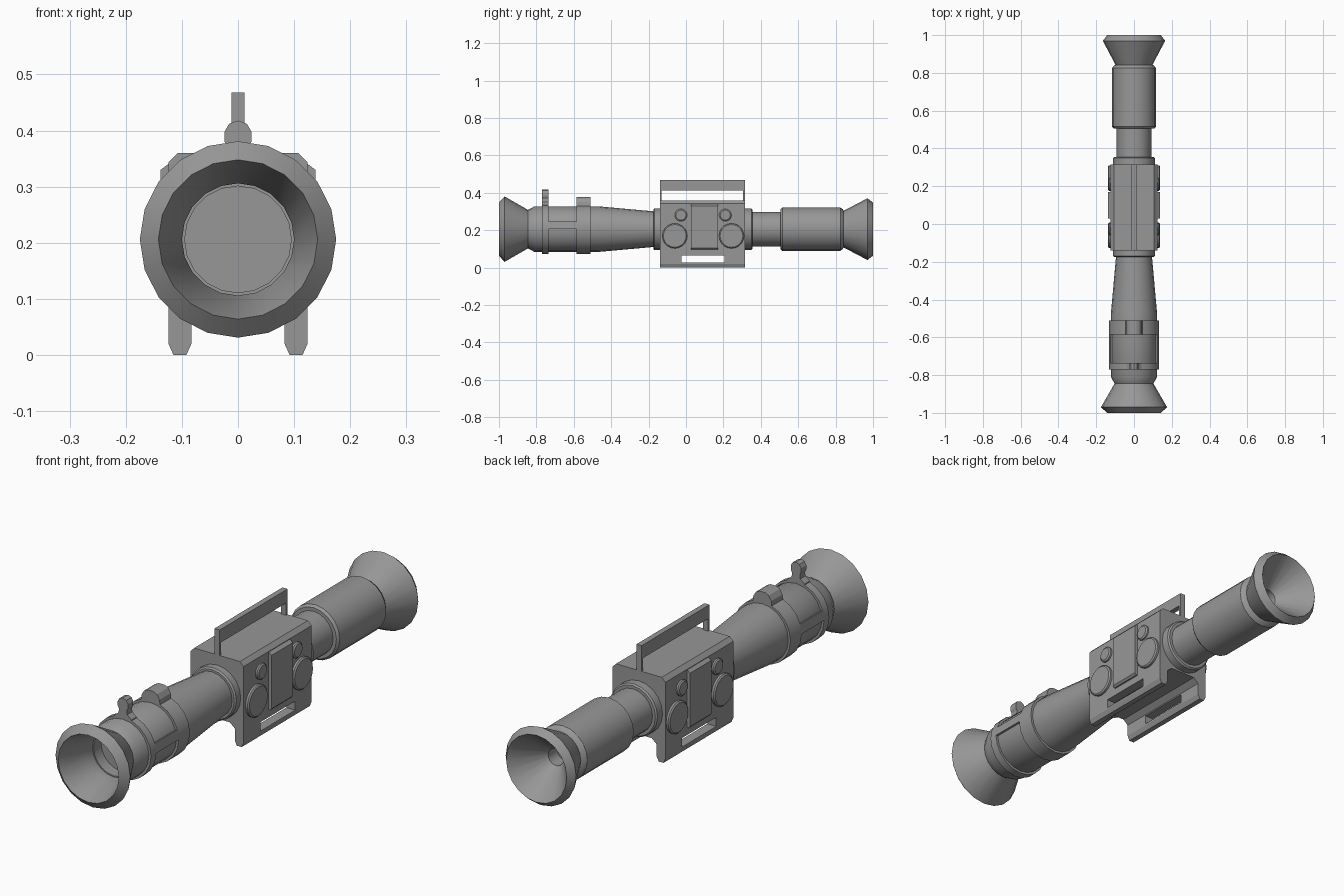
import bpy, bmesh, math
from mathutils import Vector

if "Cube" in bpy.data.objects:
    bpy.data.objects.remove(bpy.data.objects["Cube"])

AXIS = 0.206          # height of the optical axis
SIDES = 20
BACK, FRONT = 0.315, -0.14   # housing ends

grey = bpy.data.materials.new("matte_grey")
grey.use_nodes = True
colour = (0.31, 0.31, 0.31, 1)
grey.diffuse_color = colour
grey.node_tree.nodes["Principled BSDF"].inputs["Base Color"].default_value = colour


def finish(name, bm, smooth=True):
    bmesh.ops.remove_doubles(bm, verts=bm.verts, dist=1e-5)
    bmesh.ops.recalc_face_normals(bm, faces=bm.faces)
    mesh = bpy.data.meshes.new(name)
    bm.to_mesh(mesh)
    bm.free()
    mesh.materials.append(grey)
    ob = bpy.data.objects.new(name, mesh)
    bpy.context.collection.objects.link(ob)
    bpy.ops.object.select_all(action='DESELECT')
    ob.select_set(True)
    bpy.context.view_layer.objects.active = ob
    if smooth:
        bpy.ops.object.shade_smooth_by_angle(angle=math.radians(30))
    return ob


def lathe(name, profile, start=0, steps=SIDES):
    """Turn (y, radius) points about the optical axis, over some of the sides."""
    bm = bmesh.new()
    rings = []
    for i in range(start, start + steps + 1):
        a = math.tau * i / SIDES
        rings.append([bm.verts.new((r * math.cos(a), y, AXIS + r * math.sin(a)))
                      for y, r in profile])
    for a, b in zip(rings, rings[1:]):
        for j in range(len(profile) - 1):
            bm.faces.new((a[j], a[j + 1], b[j + 1], b[j]))
    if steps < SIDES:
        bm.faces.new(rings[0])
        bm.faces.new(rings[-1])
    bmesh.ops.dissolve_degenerate(bm, dist=1e-5, edges=bm.edges)
    return finish(name, bm)


def extrude(name, points, direction):
    """Close a flat outline and push it along a direction."""
    bm = bmesh.new()
    face = bm.faces.new([bm.verts.new(p) for p in points])
    top = bmesh.ops.extrude_face_region(bm, geom=[face])["geom"]
    bmesh.ops.translate(bm, vec=Vector(direction),
                        verts=[v for v in top if isinstance(v, bmesh.types.BMVert)])
    return finish(name, bm, smooth=False)


def mirrored(half):
    return half + [(-x, z) for x, z in reversed(half) if x > 0]


def along_y(name, outline, y0, y1):
    return extrude(name, [(x, y0, z) for x, z in outline], (0, y1 - y0, 0))


def disc(name, side, y, z, r, x1):
    """Round cap on the housing wall with a bevelled rim."""
    bm = bmesh.new()
    rings = []
    for x, rad in ((0.11, r), (x1 - 0.005, r), (x1, r - 0.006)):
        rings.append([bm.verts.new((side * x, y + rad * math.cos(math.tau * i / SIDES),
                                    z + rad * math.sin(math.tau * i / SIDES)))
                      for i in range(SIDES)])
    for a, b in zip(rings, rings[1:]):
        for i in range(SIDES):
            j = (i + 1) % SIDES
            bm.faces.new((a[i], a[j], b[j], b[i]))
    bm.faces.new(rings[0])
    bm.faces.new(rings[-1])
    return finish(name, bm)


# Front tube: recessed lens, eyecup, barrel and long taper
lathe("front_tube", [
    (-0.78, 0), (-0.78, 0.095), (-0.83, 0.095), (-0.83, 0.1), (-0.87, 0.1),
    (-1, 0.142), (-0.97, 0.175), (-0.845, 0.103), (-0.81, 0.122),
    (-0.47, 0.122), (-0.17, 0.095), (FRONT + 0.03, 0.095), (FRONT + 0.03, 0)])

# Rear tube: thin neck, wide barrel and flared bell with a small bore
lathe("rear_tube", [
    (BACK - 0.03, 0), (BACK - 0.03, 0.092), (0.505, 0.092), (0.505, 0.107),
    (0.515, 0.116), (0.825, 0.116), (0.838, 0.107), (0.843, 0.098),
    (0.97, 0.165), (1, 0.142), (0.87, 0.036), (0.81, 0.036), (0.81, 0)])

# Collars where the tubes meet the housing
for name, inner, outer in (("front_collar", FRONT + 0.02, -0.175),
                           ("rear_collar", BACK - 0.02, 0.355)):
    lip = outer + math.copysign(0.006, inner - outer)
    lathe(name, [(inner, 0), (inner, 0.111), (lip, 0.111), (outer, 0.105), (outer, 0)])

# Clamp rings and the side strips that join them
for name, y0, y1 in (("front_clamp_ring", -0.77, -0.735), ("rear_clamp_ring", -0.585, -0.51)):
    lathe(name, [(y0, 0.11), (y0, 0.132), (y1, 0.132), (y1, 0.11)])
for name, start in (("left_strip", 0), ("right_strip", 9)):
    lathe(name, [(-0.74, 0.11), (-0.74, 0.132), (-0.58, 0.132), (-0.58, 0.11)], start, 1)

# Tabs on top of the clamp rings
along_y("front_tab", mirrored([
    (0.045, 0.315), (0.04, 0.335), (0.02, 0.352), (0.018, 0.368), (0.024, 0.38),
    (0.024, 0.398), (0.016, 0.412), (0, 0.418)]), -0.77, -0.735)
along_y("rear_tab", mirrored([
    (0.046, 0.315), (0.042, 0.35), (0.03, 0.37), (0.014, 0.378)]), -0.585, -0.51)

# Housing with two rails below
housing = along_y("housing", mirrored([
    (0.06, 0.09), (0.083, 0.07), (0.083, 0.02), (0.092, 0), (0.115, 0), (0.124, 0.02),
    (0.124, 0.343), (0.107, 0.36)]), FRONT, BACK)

# Slot through both rails
cutter = along_y("slot_cutter", [(-0.2, 0.027), (0.2, 0.027), (0.2, 0.065), (-0.2, 0.065)],
                 -0.025, 0.205)
cutter.hide_render = True
cut = housing.modifiers.new("slot", 'BOOLEAN')
cut.operation = 'DIFFERENCE'
cut.solver = 'EXACT'
cut.object = cutter
bpy.context.view_layer.objects.active = housing
bpy.ops.object.modifier_apply(modifier=cut.name)
bpy.data.objects.remove(cutter)

# Carry handle: a long thin bridge on the housing
foot, under, top, post = 0.355, 0.412, 0.468, 0.01
extrude("carry_handle", [(-0.012, y, z) for y, z in (
    (FRONT, foot), (FRONT, top), (BACK, top), (BACK, foot),
    (BACK - post, foot), (BACK - post, under),
    (FRONT + post, under), (FRONT + post, foot))], (0.024, 0, 0))

# Side plates and round caps on both walls
for label, side in (("left", 1), ("right", -1)):
    along_y(label + "_plate", [(side * x, z) for x, z in (
        (0.11, 0.096), (0.13, 0.096), (0.138, 0.104), (0.138, 0.33), (0.122, 0.342),
        (0.11, 0.342))], 0.028, 0.17)
    for end, y_big, y_small in (("front", -0.06, -0.027), ("rear", 0.243, 0.21)):
        disc(f"{label}_{end}_large_cap", side, y_big, 0.17, 0.067, 0.138)
        disc(f"{label}_{end}_small_cap", side, y_small, 0.281, 0.033, 0.136)
